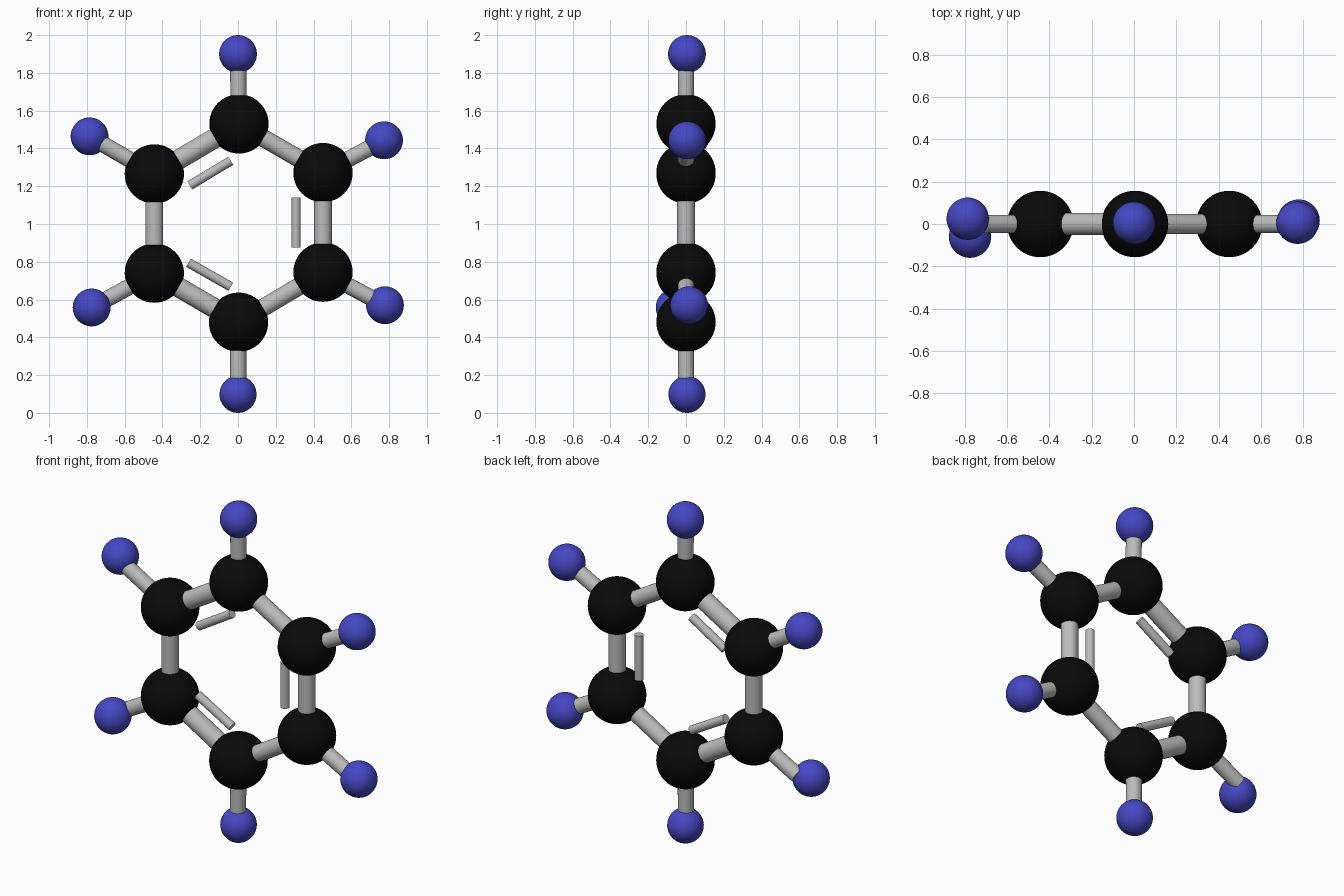
import bpy
import math
from mathutils import Vector

if "Cube" in bpy.data.objects:
    bpy.data.objects.remove(bpy.data.objects["Cube"])


def make_material(name, rgb):
    m = bpy.data.materials.new(name)
    m.diffuse_color = (*rgb, 1)
    m.use_nodes = True
    m.node_tree.nodes["Principled BSDF"].inputs["Base Color"].default_value = m.diffuse_color
    return m


BLACK = make_material("black", (0.003, 0.003, 0.003))
BLUE = make_material("blue", (0.06, 0.065, 0.55))
GREY = make_material("grey", (0.5, 0.5, 0.5))


def finish(name, mat):
    ob = bpy.context.object
    ob.name = name
    ob.data.materials.append(mat)
    bpy.ops.object.shade_smooth_by_angle(angle=math.radians(40))


def ball(name, pos, radius, mat):
    bpy.ops.mesh.primitive_uv_sphere_add(segments=48, ring_count=24, radius=radius, location=pos)
    finish(name, mat)


def rod(name, a, b, radius):
    a, b = Vector(a), Vector(b)
    d = b - a
    bpy.ops.mesh.primitive_cylinder_add(vertices=32, radius=radius, depth=d.length, location=(a + b) / 2)
    bpy.context.object.rotation_euler = d.to_track_quat('Z', 'Y').to_euler()
    finish(name, GREY)


# Ring and outer ball centres, clockwise from the top
ring = [(0.005, 0, 1.53), (0.45, 0, 1.272), (0.45, 0, 0.745),
        (0.003, 0, 0.48), (-0.443, 0, 0.74), (-0.443, 0, 1.265)]
outer = [(0, 0.005, 1.9), (0.773, 0.006, 1.443), (0.778, 0.016, 0.57),
         (0, 0.005, 0.098), (-0.775, -0.06, 0.558), (-0.786, 0.025, 1.464)]

for i, (c, h) in enumerate(zip(ring, outer)):
    ball(f"ring_ball_{i}", c, 0.157, BLACK)
    ball(f"outer_ball_{i}", h, 0.098 if i == 3 else 0.1, BLUE)
    # Outer rods stay in the ring plane and stop inside the outer balls
    end = Vector(c).lerp(Vector((h[0], 0, h[2])), 0.86)
    rod(f"outer_rod_{i}", c, end, 0.043)
    # Ring rods, slightly thicker on two of the double bonds
    rod(f"ring_rod_{i}", c, ring[(i + 1) % 6], 0.053 if i in (3, 5) else 0.047)

# Short inner rods marking the double bonds
inner = [((0.307, 0, 1.14), (0.307, 0, 0.876)),
         ((-0.262, 0, 0.795), (-0.038, 0, 0.668)),
         ((-0.255, 0, 1.204), (-0.038, 0, 1.335))]
for i, (a, b) in enumerate(inner):
    rod(f"inner_rod_{i}", a, b, 0.025)
